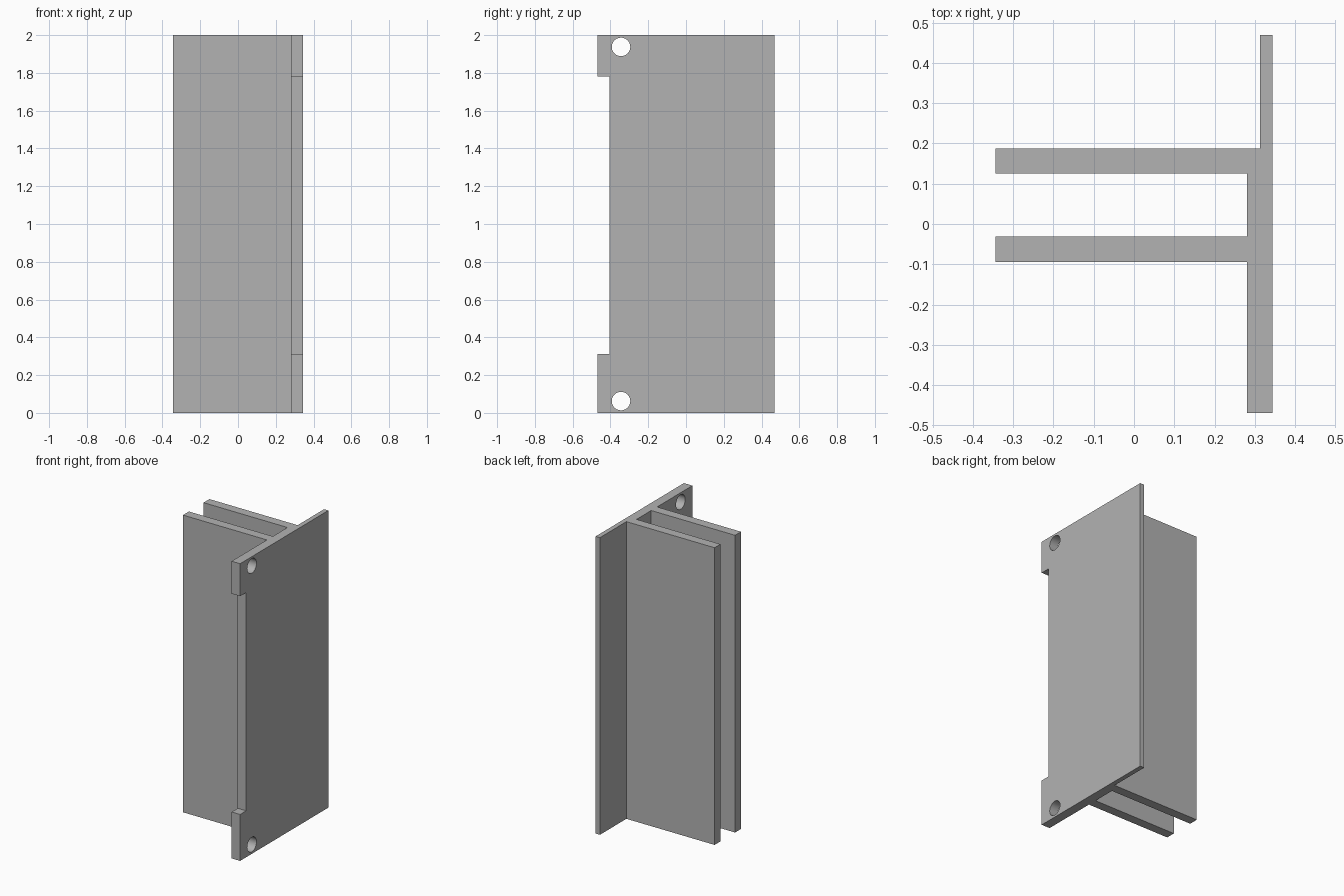
import bpy
import bmesh
from mathutils import Matrix

if "Cube" in bpy.data.objects:
    bpy.data.objects.remove(bpy.data.objects["Cube"], do_unlink=True)

HEIGHT = 2.0
OUT, INNER, STEP = 0.344, 0.281, 0.3125    # plate outer face, inner face, thin rear inner face
FRONT, BACK, FIN_END = -0.469, 0.469, -0.344

grey = bpy.data.materials.new("plain grey")
grey.use_nodes = True
colour = (0.45, 0.45, 0.45, 1)
grey.diffuse_color = colour
grey.node_tree.nodes["Principled BSDF"].inputs["Base Color"].default_value = colour


def add_object(name, bm):
    bmesh.ops.recalc_face_normals(bm, faces=bm.faces)
    mesh = bpy.data.meshes.new(name)
    bm.to_mesh(mesh)
    bm.free()
    mesh.materials.append(grey)
    obj = bpy.data.objects.new(name, mesh)
    bpy.context.collection.objects.link(obj)
    return obj


def cut(target, name, bm):
    cutter = add_object(name, bm)
    cutter.hide_render = True
    mod = target.modifiers.new(name, "BOOLEAN")
    mod.operation = "DIFFERENCE"
    mod.solver = "EXACT"
    mod.object = cutter
    bpy.context.view_layer.objects.active = target
    bpy.ops.object.modifier_apply(modifier=mod.name)
    bpy.data.objects.remove(cutter, do_unlink=True)


# Mounting plate with two fins, extruded from one cross-section
profile = [
    (OUT, FRONT), (OUT, BACK), (STEP, BACK), (STEP, 0.1875),
    (FIN_END, 0.1875), (FIN_END, 0.125), (INNER, 0.125),
    (INNER, -0.031), (FIN_END, -0.031), (FIN_END, -0.094),
    (INNER, -0.094), (INNER, FRONT),
]
bm = bmesh.new()
base = bm.faces.new([bm.verts.new((x, y, 0)) for x, y in profile])
top = bmesh.ops.extrude_face_region(bm, geom=[base])["geom"]
bmesh.ops.translate(bm, vec=(0, 0, HEIGHT),
                    verts=[v for v in top if isinstance(v, bmesh.types.BMVert)])
bracket = add_object("finned_bracket", bm)

# Long notch in the front edge, leaving a tab at each end
bm = bmesh.new()
low, high, depth = 0.3125, 1.781, 0.0645
bmesh.ops.create_cube(bm, size=1, matrix=Matrix.Translation(
    (OUT, FRONT, (low + high) / 2)) @ Matrix.Diagonal((0.4, 2 * depth, high - low, 1)))
cut(bracket, "edge_notch", bm)

# Screw hole in each tab
for z in (0.0625, HEIGHT - 0.0625):
    bm = bmesh.new()
    bmesh.ops.create_cone(
        bm, cap_ends=True, segments=48, radius1=0.049, radius2=0.049, depth=0.3,
        matrix=Matrix.Translation((OUT, -0.344, z)) @ Matrix.Rotation(1.5707963, 4, "Y"))
    cut(bracket, "screw_hole", bm)

# Smooth hole walls, sharp plate edges
bpy.ops.object.select_all(action="DESELECT")
bracket.select_set(True)
bpy.context.view_layer.objects.active = bracket
bpy.ops.object.shade_smooth_by_angle(angle=0.5)
